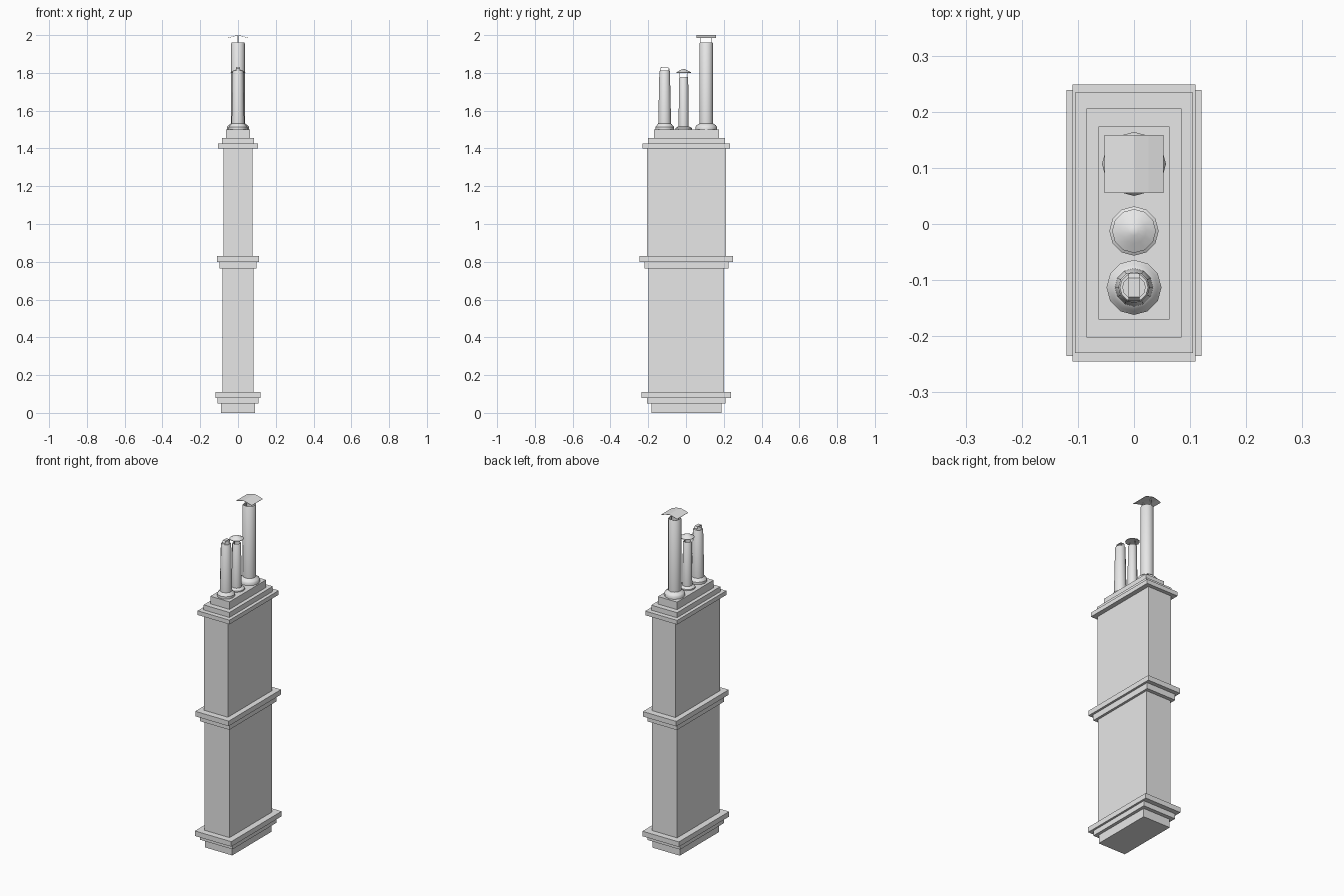
import bpy, bmesh
from math import sin, cos, pi, radians
from mathutils import Matrix

if "Cube" in bpy.data.objects:
    bpy.data.objects.remove(bpy.data.objects["Cube"], do_unlink=True)

GREY = (0.8, 0.8, 0.8, 1)
mat = bpy.data.materials.new("plain grey")
mat.use_nodes = True
mat.diffuse_color = GREY
mat.node_tree.nodes["Principled BSDF"].inputs["Base Color"].default_value = GREY


def finish(name, bm, smooth=False):
    bmesh.ops.recalc_face_normals(bm, faces=bm.faces)
    me = bpy.data.meshes.new(name)
    bm.to_mesh(me)
    bm.free()
    me.materials.append(mat)
    if smooth:
        for p in me.polygons:
            p.use_smooth = True
        me.set_sharp_from_angle(angle=radians(38))
    ob = bpy.data.objects.new(name, me)
    bpy.context.collection.objects.link(ob)
    return ob


def box(name, hx, hy, z0, z1, x=0, y=0.002):
    bm = bmesh.new()
    bmesh.ops.create_cube(bm, size=1)
    bmesh.ops.scale(bm, vec=(2 * hx, 2 * hy, z1 - z0), verts=bm.verts)
    bmesh.ops.translate(bm, vec=(x, y, (z0 + z1) / 2), verts=bm.verts)
    return finish(name, bm)


def lathe(name, profile, y, sides=12):
    """Spin (radius, z) points around a vertical axis at y."""
    bm = bmesh.new()
    vs = [bm.verts.new((r, 0, z)) for r, z in profile]
    es = [bm.edges.new(pair) for pair in zip(vs, vs[1:])]
    bmesh.ops.spin(bm, geom=vs + es, cent=(0, 0, 0), axis=(0, 0, 1),
                   angle=2 * pi, steps=sides, use_duplicate=False)
    bmesh.ops.remove_doubles(bm, verts=bm.verts, dist=0.0001)
    bmesh.ops.translate(bm, vec=(0, y, 0), verts=bm.verts)
    return finish(name, bm, True)


def strip(name, path, half, thick, axis, y):
    """Thin bent sheet: path of (offset, z) points, extended across the given axis."""
    bm = bmesh.new()
    rows = []
    for a, z in path:
        ends = [(a, s * half, z) if axis == "y" else (s * half, a, z) for s in (-1, 1)]
        rows.append([bm.verts.new(e) for e in ends])
    for p, q in zip(rows, rows[1:]):
        bm.faces.new((p[0], p[1], q[1], q[0]))
    bmesh.ops.translate(bm, vec=(0, y, 0), verts=bm.verts)
    ob = finish(name, bm)
    mod = ob.modifiers.new("thickness", "SOLIDIFY")
    mod.thickness = thick
    mod.offset = 0
    return ob


# Masonry stack, from the ground up
for name, hx, hy, z0, z1 in [
    ("foot", 0.09, 0.185, 0, 0.05),
    ("base_moulding_lower", 0.108, 0.208, 0.05, 0.08),
    ("base_moulding_upper", 0.12, 0.237, 0.08, 0.11),
    ("lower_shaft", 0.083, 0.2, 0.11, 0.765),
    ("middle_band_lower", 0.097, 0.222, 0.765, 0.8),
    ("middle_band_upper", 0.11, 0.247, 0.8, 0.83),
    ("upper_shaft", 0.078, 0.209, 0.83, 1.4),
    ("crown_moulding", 0.105, 0.232, 1.4, 1.425),
    ("crown_step", 0.085, 0.204, 1.425, 1.455),
    ("crown_top", 0.063, 0.172, 1.455, 1.5),
]:
    box(name, hx, hy, z0, z1)


# Flue pots: flared foot, tapering tube, open hollow mouth
def pot(name, y, flare, r0, r1, top, wall, collar):
    z = 1.5
    lathe(name, [(0, z), (flare, z), (flare, z + 0.5 * collar),
                 (flare - 0.006, z + 0.75 * collar), (r0 + 0.004, z + collar),
                 (r0, z + 1.1 * collar), (r1, top - 0.004), (r1 - 0.003, top),
                 (r1 - wall, top), (r1 - wall, top - 0.12), (0, top - 0.12)], y)


BACK, MID, FRONT = 0.107, -0.0125, -0.113
pot("back_pot", BACK, 0.057, 0.036, 0.036, 1.96, 0.005, 0.03)
pot("middle_pot", MID, 0.044, 0.027, 0.024, 1.777, 0.004, 0.015)
pot("front_pot", FRONT, 0.049, 0.034, 0.028, 1.812, 0.008, 0.028)

# Folded square cowl over the back pot, on two stays
strip("back_cowl", [(-0.052, 1.985), (-0.026, 1.993), (0, 1.999),
                    (0.026, 1.993), (0.052, 1.985)], 0.052, 0.002, "y", BACK)
# Conical cowl over the middle pot, on two stays
lathe("middle_cowl", [(0, 1.804), (0.039, 1.8), (0.039, 1.803),
                      (0.022, 1.812), (0.008, 1.819), (0, 1.82)], MID)
for s, side in ((-1, "front"), (1, "back")):
    box("back_cowl_stay_" + side, 0.003, 0.0015, 1.94, 1.997, y=BACK + s * 0.03)
    box("middle_cowl_stay_" + side, 0.003, 0.0015, 1.76, 1.804, y=MID + s * 0.021)

# Bent strap hoop over the front pot
strip("front_hoop", [(-0.023, 1.8), (-0.023, 1.822), (-0.016, 1.831),
                     (0.016, 1.831), (0.023, 1.822), (0.023, 1.8)],
      0.01, 0.003, "x", FRONT)
